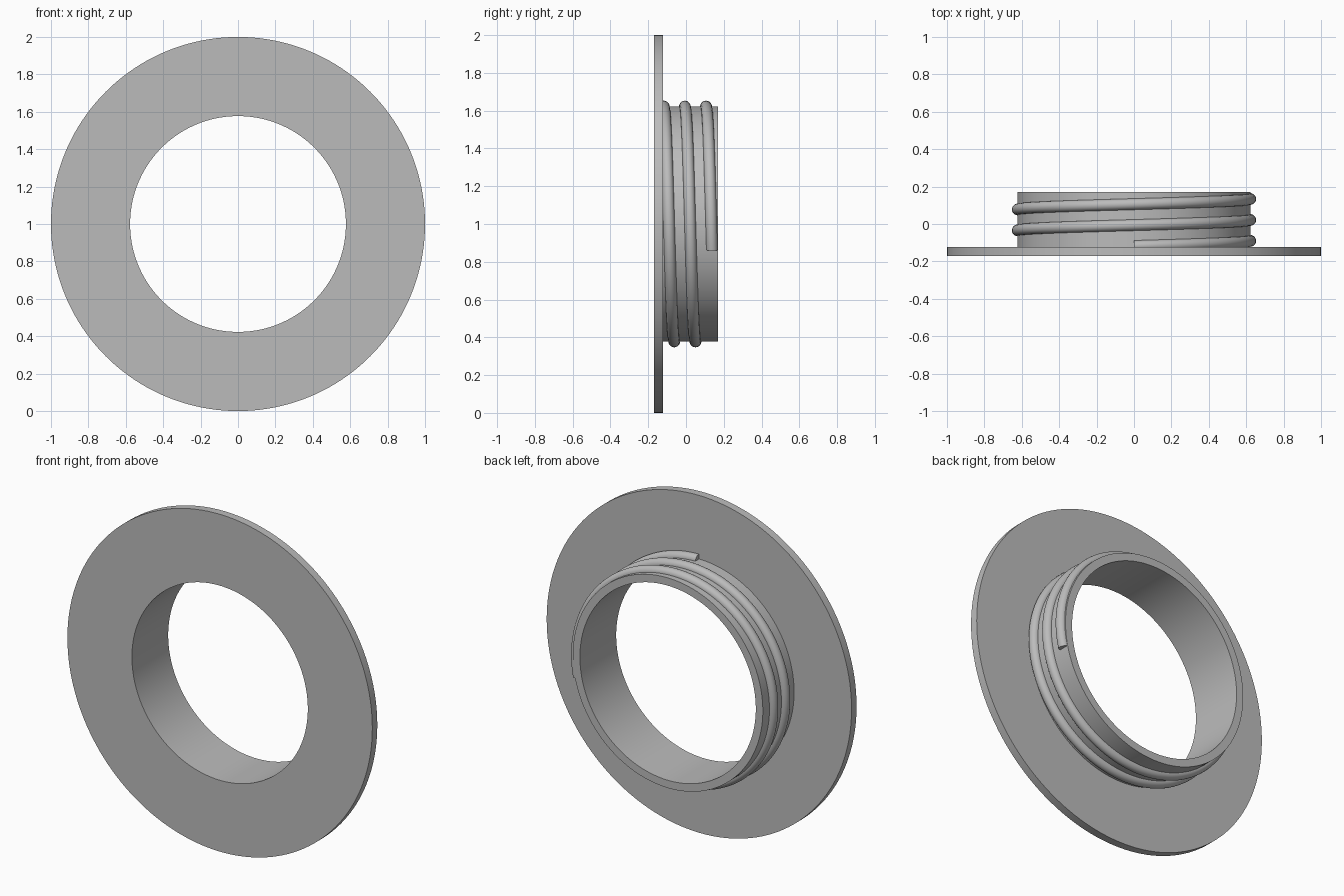
import bpy, bmesh, math
from mathutils import Vector

if "Cube" in bpy.data.objects:
    bpy.data.objects.remove(bpy.data.objects["Cube"])

CENTRE_Z = 1.0
grey = bpy.data.materials.new("plain grey")
grey.diffuse_color = (0.5, 0.5, 0.5, 1)
grey.use_nodes = True
grey.node_tree.nodes["Principled BSDF"].inputs["Base Color"].default_value = grey.diffuse_color


def point(angle, radius, y):
    """Clockwise from the top, seen from the front."""
    return Vector((radius * math.sin(angle), y, CENTRE_Z + radius * math.cos(angle)))


def sweep(name, rings, closed):
    """Skin a list of point rings, capping the ends when open."""
    bm = bmesh.new()
    loops = [[bm.verts.new(p) for p in ring] for ring in rings]
    n = len(loops[0])
    for i in range(len(loops) if closed else len(loops) - 1):
        a, b = loops[i], loops[(i + 1) % len(loops)]
        for j in range(n):
            k = (j + 1) % n
            bm.faces.new((a[j], a[k], b[k], b[j]))
    if not closed:
        bm.faces.new(loops[0])
        bm.faces.new(loops[-1])
    bmesh.ops.recalc_face_normals(bm, faces=bm.faces)
    mesh = bpy.data.meshes.new(name)
    bm.to_mesh(mesh)
    bm.free()
    mesh.materials.append(grey)
    obj = bpy.data.objects.new(name, mesh)
    bpy.context.collection.objects.link(obj)
    bpy.ops.object.select_all(action='DESELECT')
    obj.select_set(True)
    bpy.context.view_layer.objects.active = obj
    bpy.ops.object.shade_smooth_by_angle(angle=math.radians(35))
    return obj


# Flange and collar: one L-shaped profile (radius, y) turned about the bore
profile = [(0.577, -0.17), (1.0, -0.17), (1.0, -0.123),
           (0.623, -0.123), (0.623, 0.17), (0.577, 0.17)]
STEPS = 160
sweep("flanged_collar",
      [[point(math.tau * i / STEPS, r, y) for r, y in profile] for i in range(STEPS)],
      True)

# Screw thread: round bead winding back from the flange
TURNS, PITCH, START_Y, BEAD, SIDES = 2.285, 0.112, -0.118, 0.03, 20
count = int(TURNS * 120)
rings = []
for i in range(count + 1):
    t = TURNS * i / count
    rings.append([point(math.tau * t,
                        0.623 + BEAD * math.cos(math.tau * j / SIDES),
                        START_Y + PITCH * t + BEAD * math.sin(math.tau * j / SIDES))
                  for j in range(SIDES)])
sweep("screw_thread", rings, False)
